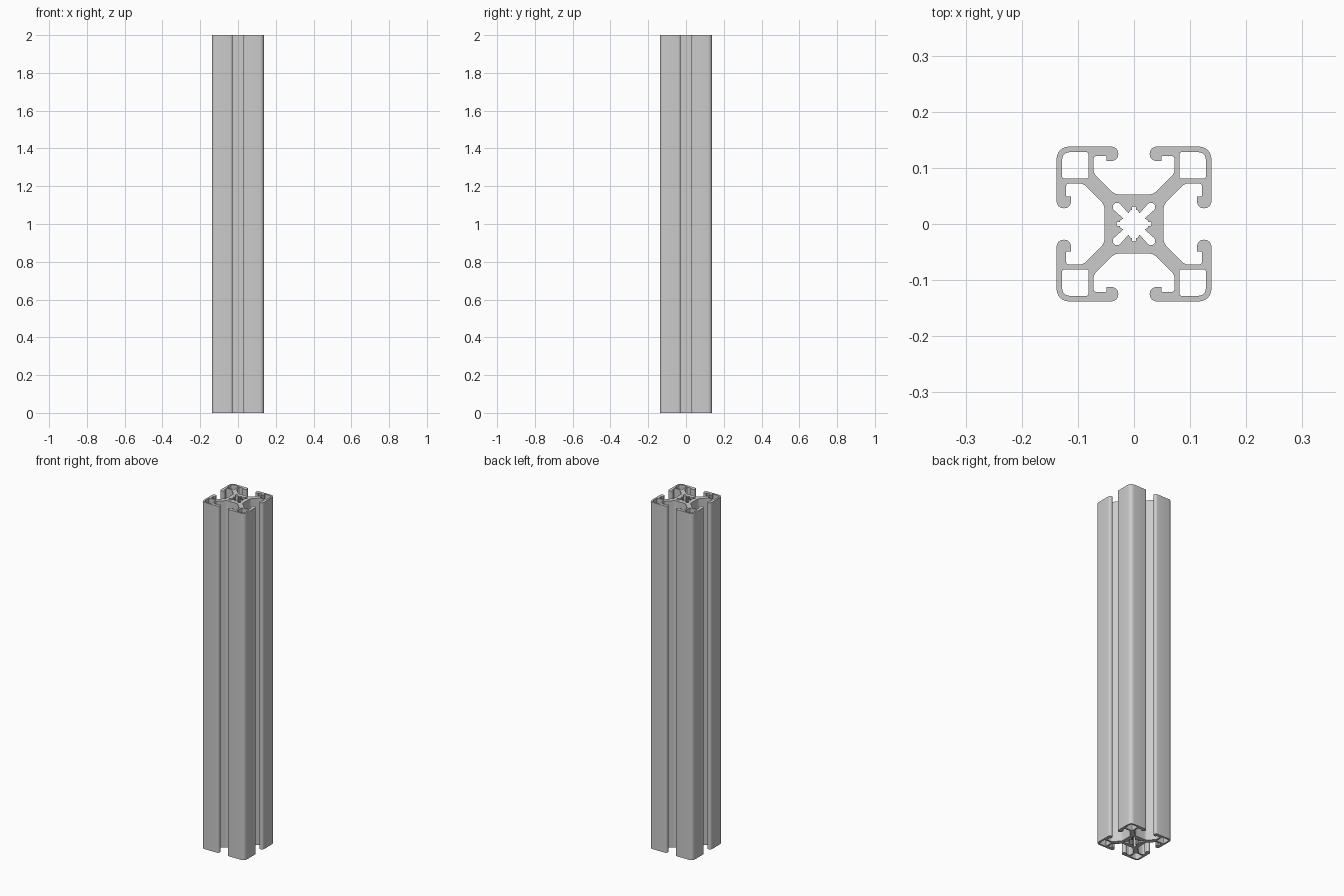
import bpy, bmesh, math
from mathutils import Vector

LENGTH = 2.0

cube = bpy.data.objects.get("Cube")
if cube:
    bpy.data.objects.remove(cube, do_unlink=True)


def rounded(points, steps=6):
    """Round each (x, y, radius) corner of a closed polygon."""
    out = []
    for i, (x, y, r) in enumerate(points):
        p = Vector((x, y))
        a = (Vector(points[i - 1][:2]) - p).normalized()
        b = (Vector(points[(i + 1) % len(points)][:2]) - p).normalized()
        if r == 0:
            out.append(p)
            continue
        half = a.angle(b) / 2
        center = p + (a + b).normalized() * r / math.sin(half)
        start = p + a * r / math.tan(half) - center
        end = p + b * r / math.tan(half) - center
        sweep = start.angle(end)
        for k in range(steps + 1):
            t = k / steps
            arm = (start * math.sin((1 - t) * sweep) + end * math.sin(t * sweep)) / math.sin(sweep)
            out.append(center + arm)
    return out


def turned(points, n):
    """Quarter turns clockwise about the centre."""
    for _ in range(n):
        points = [(y, -x, r) for x, y, r in points]
    return points


def eightfold(octant, diagonal):
    """Mirror an octant about the diagonal, then repeat it four times."""
    quarter = octant + [diagonal] + [(y, x, r) for x, y, r in reversed(octant)]
    return [p for n in range(4) for p in turned(quarter, n)]


# Outer outline: core, diagonal web, slot, hooked lip, rounded corner
outline = eightfold(
    [(0.034, 0.0525, 0.022), (0.072, 0.0905, 0.014), (0.072, 0.121, 0.005),
     (0.049, 0.121, 0.002), (0.049, 0.1125, 0), (0.028, 0.1125, 0.0115),
     (0.028, 0.138, 0.0125)],
    (0.138, 0.138, 0.022))

# Star-shaped bore in the core
bore = eightfold(
    [(0.004, 0.031, 0.003), (0.004, 0.025, 0), (0.008, 0.024, 0.001),
     (0.009, 0.018, 0.001), (0.026, 0.037, 0.004)],
    (0.038, 0.038, 0.006))

# Hollow chamber in each corner
chamber = [(0.081, 0.081, 0.004), (0.081, 0.128, 0.004),
           (0.128, 0.128, 0.013), (0.128, 0.081, 0.004)]
loops = [outline, bore] + [turned(chamber, n) for n in range(4)]

# Fill the section and extrude it along the length
bm = bmesh.new()
edges = []
for loop in loops:
    verts = [bm.verts.new((p.x, p.y, 0)) for p in rounded(loop)]
    edges += [bm.edges.new((v, verts[i - 1])) for i, v in enumerate(verts)]
bmesh.ops.triangle_fill(bm, use_beauty=True, edges=edges, normal=(0, 0, 1))
top = bmesh.ops.extrude_face_region(bm, geom=bm.faces[:])
bmesh.ops.translate(bm, vec=(0, 0, LENGTH),
                    verts=[g for g in top["geom"] if isinstance(g, bmesh.types.BMVert)])
bmesh.ops.recalc_face_normals(bm, faces=bm.faces[:])
mesh = bpy.data.meshes.new("slotted_rail")
bm.to_mesh(mesh)
bm.free()

rail = bpy.data.objects.new("slotted_rail", mesh)
bpy.context.collection.objects.link(rail)

# Plain aluminium grey
grey = bpy.data.materials.new("aluminium_grey")
grey.use_nodes = True
colour = (0.6, 0.6, 0.6, 1)
grey.diffuse_color = colour
grey.node_tree.nodes["Principled BSDF"].inputs["Base Color"].default_value = colour
mesh.materials.append(grey)

bpy.ops.object.select_all(action="DESELECT")
rail.select_set(True)
bpy.context.view_layer.objects.active = rail
bpy.ops.object.shade_smooth_by_angle(angle=math.radians(30))
